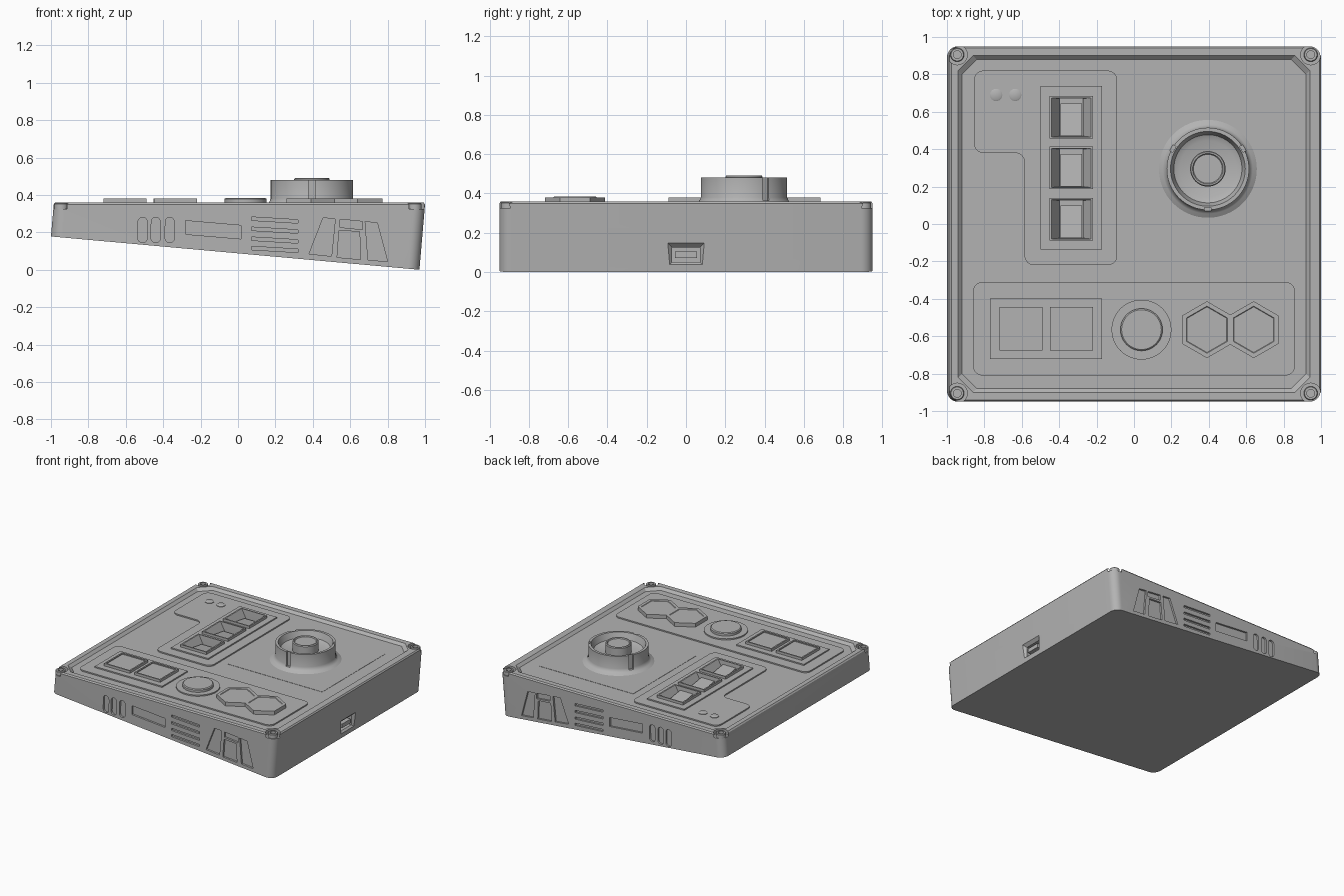
import bpy, bmesh, math
from mathutils import Vector

if "Cube" in bpy.data.objects:
    bpy.data.objects.remove(bpy.data.objects["Cube"], do_unlink=True)

grey = bpy.data.materials.new("plain grey")
grey.use_nodes = True
colour = (0.45, 0.45, 0.45, 1)
grey.diffuse_color = colour
grey.node_tree.nodes["Principled BSDF"].inputs["Base Color"].default_value = colour


def loft(name, rings):
    """Skin a stack of equal-length point rings and cap both ends."""
    bm = bmesh.new()
    rows = [[bm.verts.new(p) for p in ring] for ring in rings]
    n = len(rows[0])
    for a, b in zip(rows, rows[1:]):
        for i in range(n):
            j = (i + 1) % n
            bm.faces.new((a[i], a[j], b[j], b[i]))
    bm.faces.new(rows[0])
    bm.faces.new(rows[-1])
    bmesh.ops.recalc_face_normals(bm, faces=bm.faces)
    mesh = bpy.data.meshes.new(name)
    bm.to_mesh(mesh)
    bm.free()
    mesh.materials.append(grey)
    obj = bpy.data.objects.new(name, mesh)
    bpy.context.scene.collection.objects.link(obj)
    return obj


def at(pts, z):
    return [(x, y, z) for x, y in pts]


def rect(cx, cy, hx, hy):
    return [(cx - hx, cy - hy), (cx + hx, cy - hy), (cx + hx, cy + hy), (cx - hx, cy + hy)]


def circle(cx, cy, r, n=48, turn=0.0):
    return [(cx + r * math.cos(turn + math.tau * i / n),
             cy + r * math.sin(turn + math.tau * i / n)) for i in range(n)]


def rounded(pts, r, steps=8):
    """Round every right-angled corner of an outline."""
    out = []
    for i, p in enumerate(pts):
        p = Vector(p)
        a = (Vector(pts[i - 1]) - p).normalized()
        b = (Vector(pts[(i + 1) % len(pts)]) - p).normalized()
        c = p + (a + b) * r
        for k in range(steps + 1):
            t = math.pi / 2 * k / steps
            out.append(tuple(c - b * r * math.cos(t) - a * r * math.sin(t)))
    return out


def prism(name, pts, z0, z1):
    return loft(name, [at(pts, z0), at(pts, z1)])


def cut(obj, cutters):
    for c in cutters:
        c.hide_render = True
        mod = obj.modifiers.new("cut", "BOOLEAN")
        mod.operation, mod.solver, mod.object = "DIFFERENCE", "EXACT", c
    bpy.context.view_layer.update()
    mesh = bpy.data.meshes.new_from_object(
        obj.evaluated_get(bpy.context.evaluated_depsgraph_get()))
    obj.modifiers.clear()
    obj.data = mesh


# Wedge-shaped case with a slanted base
outline = rounded(rect(0, 0, 1, 0.95), 0.06)
inset = rounded(rect(0, 0, 0.992, 0.942), 0.055)
base = [(x * 0.985 - 0.015, y, 0.089 * (1 - x)) for x, y in outline]
lean = lambda pts, z: [(x * 0.9925 + 0.0075, y, z) for x, y in pts]
case = loft("case", [base, lean(outline, 0.35), lean(inset, 0.36)])


# Sunken deck, corner notches and switch wells
def chamfered(hx, hy, c=0.08):
    return [(-hx + c, -hy), (hx - c, -hy), (hx, -hy + c), (hx, hy - c),
            (hx - c, hy), (-hx + c, hy), (-hx, hy - c), (-hx, -hy + c)]


cutters = [loft("deck_cutter", [at(chamfered(0.92, 0.88), 0.34),
                                at(chamfered(0.95, 0.91), 0.37)])]
corners = [(sx * 0.945, sy * 0.905) for sx in (-1, 1) for sy in (-1, 1)]
for x, y in corners:
    cutters.append(prism("notch_cutter", circle(x, y, 0.054, 32), 0.325, 0.4))
switch_x, switch_ys = -0.335, (0.57, 0.3, 0.025)
wells = [prism("well_cutter", rect(switch_x, y, 0.11, 0.108), 0.285, 0.5) for y in switch_ys]

# Shallow vent shapes, repeated on front and back
vents = [[(x + px, 0.212 + (0.043 if i < 9 else -0.043) + pz)
          for i, (px, pz) in enumerate(circle(0, 0, 0.025, 18))]
         for x in (-0.51, -0.44, -0.365)]
vents.append([(-0.28, 0.262), (0.015, 0.237), (0.015, 0.165), (-0.28, 0.19)])
for z in (0.272, 0.218, 0.165, 0.115):
    vents.append([(0.072, z + 0.01), (0.322, z - 0.005), (0.322, z - 0.023), (0.072, z - 0.008)])
vents += [[(0.455, 0.277), (0.52, 0.272), (0.5, 0.072), (0.38, 0.085)],
          [(0.545, 0.27), (0.665, 0.258), (0.665, 0.215), (0.545, 0.227)],
          [(0.54, 0.21), (0.65, 0.203), (0.655, 0.055), (0.53, 0.066)],
          [(0.68, 0.257), (0.745, 0.25), (0.8, 0.043), (0.695, 0.053)]]
for side in (-1, 1):
    for pts in vents:
        cutters.append(loft("vent_cutter", [[(x, side * d, z) for x, z in pts]
                                            for d in (0.935, 1.0)]))

# Funnel-shaped port recess on the right wall
port = lambda x, hy, hz: [(x, y, z) for y, z in rect(0, 0.088, hy, hz)]
cutters.append(loft("port_cutter", [port(0.91, 0.07, 0.038), port(0.96, 0.07, 0.038),
                                    port(0.995, 0.105, 0.072)]))
cut(case, cutters + wells)
loft("port_tongue", [port(0.9, 0.055, 0.016), port(0.965, 0.055, 0.016)])

# Screw posts in the corners
for x, y in corners:
    loft("screw_post", [at(circle(x, y, r, 32), z) for r, z in
                        ((0.037, 0.31), (0.037, 0.352), (0.033, 0.357),
                         (0.021, 0.357), (0.021, 0.33))])

# Raised control plates
prism("button_panel", rounded(rect(0, -0.56, 0.86, 0.25), 0.05), 0.33, 0.35)
switch_panel = prism("switch_panel", rounded(
    [(-0.855, 0.82), (-0.855, 0.38), (-0.585, 0.38), (-0.585, -0.22),
     (-0.09, -0.22), (-0.09, 0.82)], 0.05), 0.33, 0.35)
switch_plate = prism("switch_plate", rect(-0.335, 0.3, 0.165, 0.437), 0.335, 0.36)
for plate in (switch_panel, switch_plate):
    cut(plate, wells)
prism("square_button_plate", rect(-0.47, -0.56, 0.3, 0.162), 0.335, 0.36)
prism("round_button_plate", circle(0.04, -0.565, 0.16), 0.335, 0.36)
prism("stick_plate", rect(0.4, 0.3, 0.42, 0.4), 0.335, 0.342)
for x in (-0.737, -0.635):
    loft("indicator_light", [at(circle(x, 0.69, r, 24), z) for r, z in
                             ((0.033, 0.34), (0.033, 0.354), (0.026, 0.358))])

# Rocker switches sunk into funnel housings
for y in switch_ys:
    loft("switch_housing", [at(rect(switch_x, y, hx, hy), z) for hx, hy, z in
                            ((0.116, 0.114, 0.28), (0.116, 0.114, 0.38), (0.105, 0.105, 0.38),
                             (0.062, 0.1, 0.31), (0.062, 0.1, 0.3))])
    rocker = [(-0.099, 0.295), (0.075, 0.295), (0.075, 0.325), (-0.099, 0.352)]
    loft("rocker", [[(switch_x + sx * 0.058, y + py, z) for py, z in rocker]
                    for sx in (-1, 1)])

# Square, round and hexagonal buttons with a lowered cap
for x in (-0.605, -0.335):
    loft("square_button", [at(rect(x, -0.56, h, h), z) for h, z in
                           ((0.115, 0.34), (0.115, 0.38), (0.104, 0.38), (0.104, 0.372))])
loft("round_button", [at(circle(0.04, -0.565, r), z) for r, z in
                      ((0.113, 0.34), (0.113, 0.378), (0.106, 0.384))])
for x in (0.39, 0.64):
    hexagon = lambda r: circle(x, -0.565, r, 6, math.pi / 2)
    loft("hexagon_button", [at(hexagon(r), z) for r, z in
                            ((0.152, 0.34), (0.152, 0.38), (0.126, 0.38), (0.122, 0.376))])

# Thumbstick cup with flared skirt, stem and knob
cup_profile = ((0.27, 0.335), (0.258, 0.345), (0.24, 0.352), (0.228, 0.362), (0.22, 0.38),
               (0.22, 0.48), (0.2, 0.48), (0.182, 0.43), (0.15, 0.415))
cup = loft("stick_cup", [at(circle(0.395, 0.295, r, 64), z) for r, z in cup_profile])
slots = []
for angle in (-90, 30, 150):
    a = math.radians(angle)
    u, v = Vector((math.cos(a), math.sin(a))), Vector((-math.sin(a), math.cos(a)))
    c = Vector((0.395, 0.295))
    slots.append(prism("slot_cutter", [tuple(c + u * r + v * w) for r, w in
                       ((0.207, -0.018), (0.25, -0.018), (0.25, 0.018), (0.207, 0.018))],
                       0.365, 0.5))
cut(cup, slots)
loft("stick_knob", [at(circle(0.395, 0.295, r), z) for r, z in
                    ((0.095, 0.405), (0.095, 0.484), (0.09, 0.491), (0.082, 0.491),
                     (0.077, 0.484))])

# Remove cutters and shade smooth with sharp edges kept
for obj in list(bpy.data.objects):
    if obj.name.split(".")[0].endswith("_cutter"):
        bpy.data.objects.remove(obj, do_unlink=True)
bpy.ops.object.select_all(action="DESELECT")
for obj in bpy.context.scene.objects:
    if obj.type == "MESH":
        obj.select_set(True)
        bpy.context.view_layer.objects.active = obj
bpy.ops.object.shade_smooth_by_angle()
